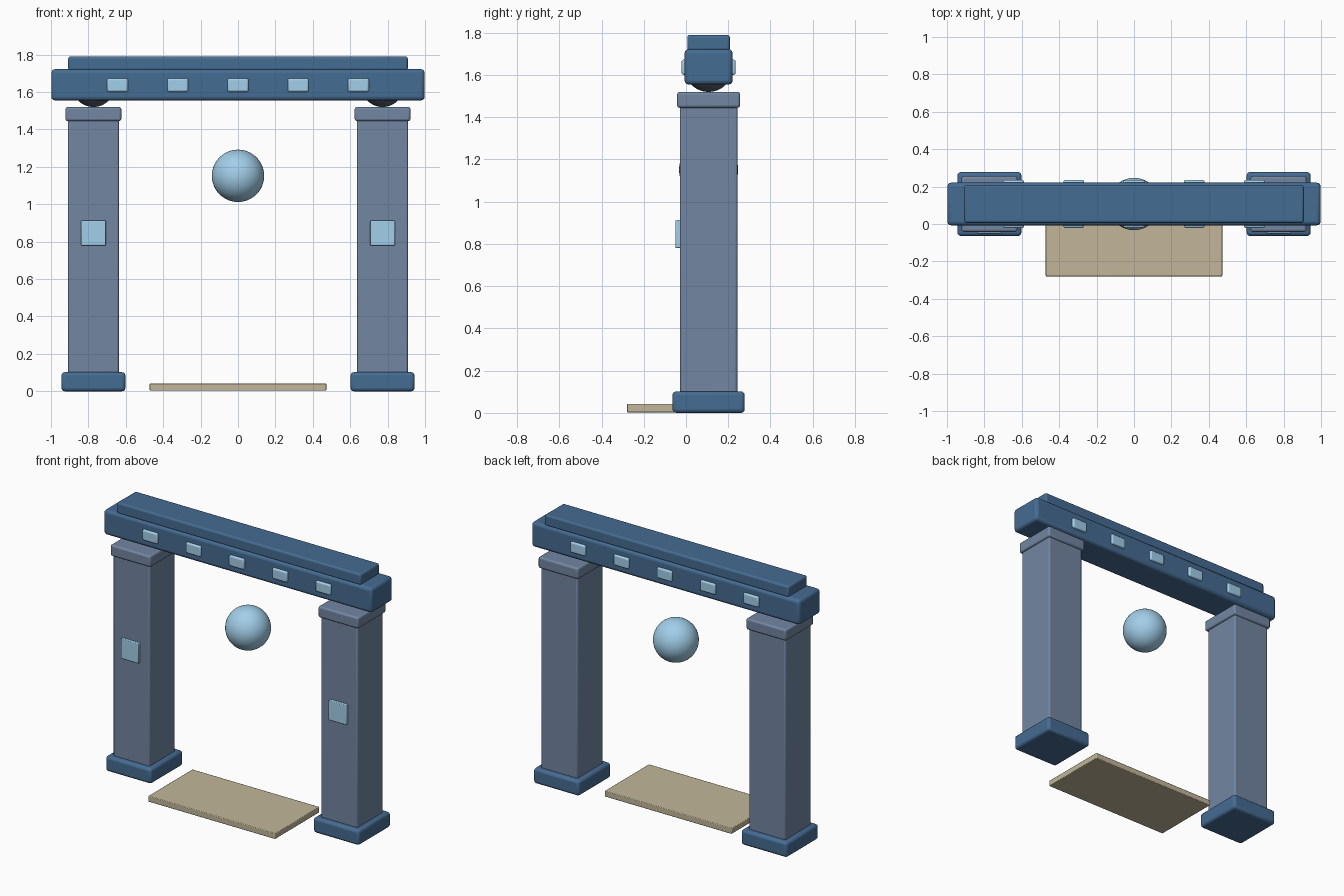
import bpy
import math

if "Cube" in bpy.data.objects:
    bpy.data.objects.remove(bpy.data.objects["Cube"])


def material(name, color):
    m = bpy.data.materials.new(name)
    m.diffuse_color = (*color, 1)
    m.use_nodes = True
    m.node_tree.nodes["Principled BSDF"].inputs["Base Color"].default_value = m.diffuse_color
    return m


STONE = material("slate_stone", (0.17, 0.24, 0.36))
BLUE = material("deep_blue", (0.06, 0.15, 0.29))
GLOW = material("pale_blue", (0.36, 0.62, 0.82))
SAND = material("sand", (0.54, 0.47, 0.32))
DARK = material("dark_grey", (0.09, 0.11, 0.15))


def box(name, lo, hi, mat, bevel, segments=3):
    """Rounded box given by its two opposite corners."""
    bpy.ops.mesh.primitive_cube_add(size=1, location=[(a + b) / 2 for a, b in zip(lo, hi)])
    ob = bpy.context.object
    ob.name = name
    ob.scale = [b - a for a, b in zip(lo, hi)]
    bpy.ops.object.transform_apply(location=False, rotation=False, scale=True)
    ob.data.materials.append(mat)
    bpy.ops.object.shade_smooth_by_angle(angle=math.radians(35))
    mod = ob.modifiers.new("rounded_edges", 'BEVEL')
    mod.width = bevel
    mod.segments = segments
    return ob


def ball(name, center, radius, mat):
    bpy.ops.mesh.primitive_uv_sphere_add(segments=40, ring_count=24, radius=radius, location=center)
    ob = bpy.context.object
    ob.name = name
    ob.data.materials.append(mat)
    bpy.ops.object.shade_smooth()
    return ob


CY = 0.107   # depth centre of the gate


def centred(name, x, half_x, half_y, z0, z1, mat, bevel):
    return box(name, (x - half_x, CY - half_y, z0), (x + half_x, CY + half_y, z1), mat, bevel)


# Two pillars with base, capital, inset panel and ball joint
for side, x in (("left", -0.773), ("right", 0.773)):
    centred(side + "_base", x, 0.171, 0.171, 0.0, 0.102, BLUE, 0.018)
    centred(side + "_pillar", x, 0.136, 0.136, 0.01, 1.47, STONE, 0.01)
    centred(side + "_capital", x, 0.149, 0.149, 1.445, 1.52, STONE, 0.012)
    box(side + "_pillar_panel", (x - 0.066, -0.05, 0.78), (x + 0.066, 0.0, 0.913), GLOW, 0.004, 2)
    ball(side + "_joint", (x, CY, 1.634), 0.114, DARK)

# Lintel beam and top rail
centred("lintel", 0, 0.998, 0.114, 1.555, 1.722, BLUE, 0.02)
centred("top_rail", 0, 0.908, 0.101, 1.715, 1.79, BLUE, 0.012)

# Studs passing through the lintel, showing front and back
for i in range(5):
    centred(f"lintel_stud_{i + 1}", (i - 2) * 0.322, 0.056, 0.128, 1.601, 1.673, GLOW, 0.01)

# Floating orb and threshold slab
ball("orb", (0, CY, 1.152), 0.14, GLOW)
box("threshold_slab", (-0.472, -0.28, 0.003), (0.472, 0.19, 0.042), SAND, 0.004, 2)
